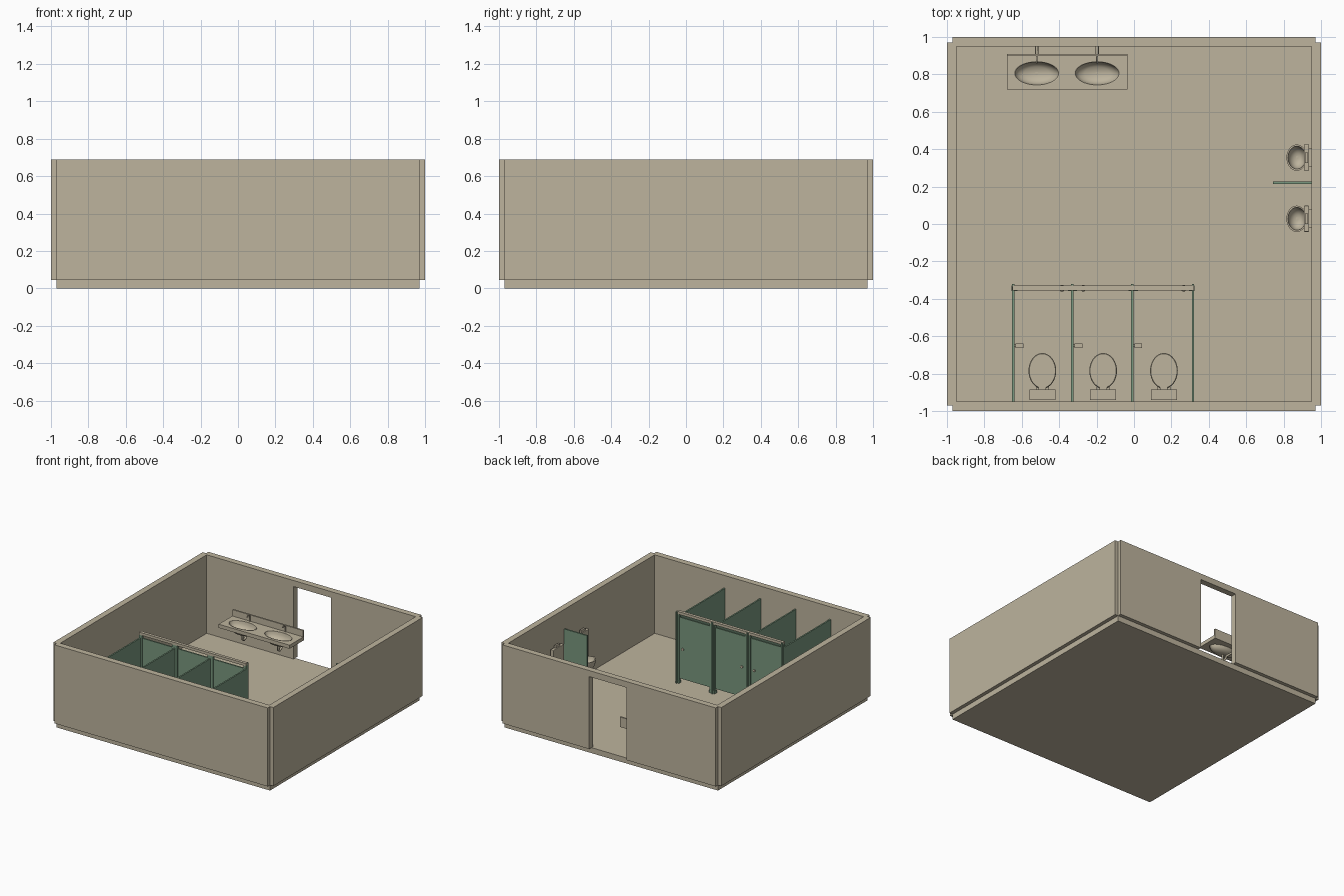
import bpy, bmesh, math
from mathutils import Vector

if "Cube" in bpy.data.objects:
    bpy.data.objects.remove(bpy.data.objects["Cube"])

def material(name, rgb):
    m = bpy.data.materials.new(name)
    m.diffuse_color = (*rgb, 1)
    m.use_nodes = True
    m.node_tree.nodes["Principled BSDF"].inputs["Base Color"].default_value = m.diffuse_color
    return m

BEIGE = material("warm_beige", (0.51, 0.455, 0.34))
GREEN = material("partition_green", (0.19, 0.31, 0.21))

def finish(bm, name, mat, smooth=False):
    bmesh.ops.recalc_face_normals(bm, faces=bm.faces)
    me = bpy.data.meshes.new(name)
    bm.to_mesh(me)
    bm.free()
    ob = bpy.data.objects.new(name, me)
    bpy.context.collection.objects.link(ob)
    me.materials.append(mat)
    if smooth:
        bpy.ops.object.select_all(action='DESELECT')
        ob.select_set(True)
        bpy.context.view_layer.objects.active = ob
        bpy.ops.object.shade_smooth_by_angle(angle=math.radians(40))
    return ob

def box(name, x0, x1, y0, y1, z0, z1, mat=BEIGE, bevel=0):
    bm = bmesh.new()
    bmesh.ops.create_cube(bm, size=1)
    for v in bm.verts:
        v.co = ((x0 + x1) / 2 + v.co.x * (x1 - x0),
                (y0 + y1) / 2 + v.co.y * (y1 - y0),
                (z0 + z1) / 2 + v.co.z * (z1 - z0))
    if bevel:
        bmesh.ops.bevel(bm, geom=bm.edges[:], offset=bevel, segments=2,
                        profile=0.5, affect='EDGES')
    return finish(bm, name, mat)

def loft(name, rings, mat=BEIGE, n=40, max_x=9):
    """Stack of elliptical rings (cx, cy, rx, ry, z), capped at both ends."""
    bm = bmesh.new()
    loops = []
    for cx, cy, rx, ry, z in rings:
        loops.append([bm.verts.new((min(max_x, cx + rx * math.cos(2 * math.pi * i / n)),
                                    cy + ry * math.sin(2 * math.pi * i / n), z))
                      for i in range(n)])
    for a, b in zip(loops, loops[1:]):
        for i in range(n):
            j = (i + 1) % n
            bm.faces.new((a[i], a[j], b[j], b[i]))
    bm.faces.new(loops[0])
    bm.faces.new(loops[-1])
    return finish(bm, name, mat, True)

def tube(name, points, r, mat=BEIGE):
    cu = bpy.data.curves.new(name, 'CURVE')
    cu.dimensions = '3D'
    cu.bevel_depth = r
    cu.bevel_resolution = 2
    cu.use_fill_caps = True
    sp = cu.splines.new('POLY')
    sp.points.add(len(points) - 1)
    for p, q in zip(sp.points, points):
        p.co = (*q, 1)
    ob = bpy.data.objects.new(name, cu)
    bpy.context.collection.objects.link(ob)
    cu.materials.append(mat)
    return ob

F, H = 0.045, 0.69   # floor level, wall top

# room shell: inset slab, four walls with notched corners, doorway at the back
box("floor_slab", -.97, .97, -.97, .97, 0, F)
box("front_wall", -.97, .97, -1, -.95, F, H)
for s, side in ((-1, "left"), (1, "right")):
    xs = sorted((s * .95, s))
    box(side + "_wall", xs[0], xs[1], -.97, .97, F, H)
box("back_wall_left", -.97, -.16, .95, 1, F, H)
box("back_wall_right", .18, .97, .95, 1, F, H)
box("doorway_lintel", -.16, .18, .95, 1, .64, H)

# washbasin counter with cut-outs
counter = box("counter", -.68, -.035, .72, .91, .25, .28)
for i, x in enumerate((-.52, -.197)):
    cutter = loft("basin_cutter", [(x, .805, .121, .062, .2), (x, .805, .121, .062, .4)])
    cutter.hide_render = True
    mod = counter.modifiers.new("basin_hole", 'BOOLEAN')
    mod.object = cutter
    mod.operation = 'DIFFERENCE'
    mod.solver = 'EXACT'
    bpy.context.view_layer.objects.active = counter
    bpy.ops.object.modifier_apply(modifier=mod.name)
    bpy.data.objects.remove(cutter)
    # bowl: outside shell, rim, inside
    prof_out = [(.25, .21), (.65, .217), (.88, .235), (.97, .262)]
    prof_in = [(1.0, .283), (.95, .281), (.90, .262), (.78, .241), (.55, .228), (.25, .222), (.08, .22)]
    loft(f"basin_{i}", [(x, .805, .123 * k, .065 * k, z) for k, z in prof_out + prof_in])
    loft(f"basin_drain_{i}", [(x, .805, .009, .009, .218), (x, .805, .009, .009, .224)], n=16)
    tube(f"basin_trap_{i}", [(x, .805, .215), (x, .805, .165), (x, .82, .155),
                             (x, .84, .165), (x, .85, .18), (x, .95, .18)], .009)
    tube(f"faucet_{i}", [(x, .895, .28), (x, .895, .325), (x, .885, .335),
                         (x, .868, .335), (x, .86, .325)], .005)
box("backsplash", -.68, -.035, .897, .91, .28, .332)

# toilet stalls: partitions, pilasters, doors and head rail
PARTS = (-.645, -.33, -.01, .315)
PILASTERS = ((-.652, -.625), (-.35, -.306), (-.028, .02), (.297, .321))
for i, x in enumerate(PARTS):
    box(f"stall_partition_{i}", x - .006, x + .006, -.95, -.35, .09, .587, GREEN)
    a, b = PILASTERS[i]
    box(f"stall_pilaster_{i}", a, b, -.354, -.332, F, .615, GREEN)
    box(f"pilaster_shoe_{i}", a - .002, b + .002, -.357, -.329, F, .068, GREEN)
    box(f"pilaster_fin_{i}", x - .006, x + .006, -.335, -.32, F, .63, GREEN)
box("head_rail", -.65, .32, -.355, -.33, .612, .634)
for i, knob in enumerate((-.385, -.272, .265)):
    a, b = PILASTERS[i][1], PILASTERS[i + 1][0]
    box(f"stall_door_{i}", a + .003, b - .003, -.349, -.338, .085, .587, GREEN)
    for y in (-.333, -.354):
        k = loft(f"door_knob_{i}", [(0, 0, .010, .010, -.006), (0, 0, .010, .010, .004),
                                    (0, 0, .006, .006, .006)], n=16)
        k.rotation_euler.x = -math.pi / 2 if y > -.34 else math.pi / 2
        k.location = (knob, y, .33)

# toilets and paper holders
for i, x in enumerate((-.49, -.165, .16)):
    cy = -.785
    loft(f"toilet_bowl_{i}", [(x, -.81, .042, .07, F), (x, -.81, .038, .066, .075),
                              (x, -.80, .045, .072, .105), (x, -.79, .064, .086, .14),
                              (x, cy, .07, .09, .158)])
    loft(f"toilet_seat_{i}", [(x, cy, .072, .093, .16), (x, cy, .074, .095, .165),
                              (x, cy, .074, .095, .174), (x, cy, .07, .091, .178)])
    box(f"toilet_hinge_{i}", x - .02, x + .02, -.888, -.87, .155, .178)
    box(f"toilet_neck_{i}", x - .035, x + .035, -.92, -.83, F, .15)
    box(f"toilet_tank_{i}", x - .066, x + .066, -.94, -.89, .15, .275)
    box(f"tank_lid_{i}", x - .07, x + .07, -.942, -.886, .275, .288)
    p = PARTS[i]
    box(f"paper_holder_{i}", p + .012, p + .054, -.664, -.638, .21, .25)
    box(f"paper_holder_mount_{i}", p + .005, p + .014, -.658, -.644, .222, .238)

# urinals on the right wall
for i, y in enumerate((.355, .028)):
    prof = [(.35, .13), (.6, .145), (.85, .18), (1, .215), (1, .225),
            (.87, .225), (.82, .205), (.65, .18), (.35, .166), (.1, .164)]
    loft(f"urinal_bowl_{i}", [(.93 - .052 - .008 * k, y, .055 * k, .07 * k, z) for k, z in prof],
         max_x=.912)
    loft(f"urinal_drain_{i}", [(.873, y, .008, .008, .16), (.873, y, .008, .008, .168)], n=16)
    box(f"urinal_back_{i}", .908, .936, y - .07, y + .07, .15, .44, bevel=.004)
    box(f"flush_valve_{i}", .915, .93, y - .028, y + .028, .44, .46)
    box(f"urinal_mount_{i}", .93, .951, y - .05, y + .05, .19, .40)
box("urinal_divider", .742, .951, .214, .226, .17, .53, GREEN)
